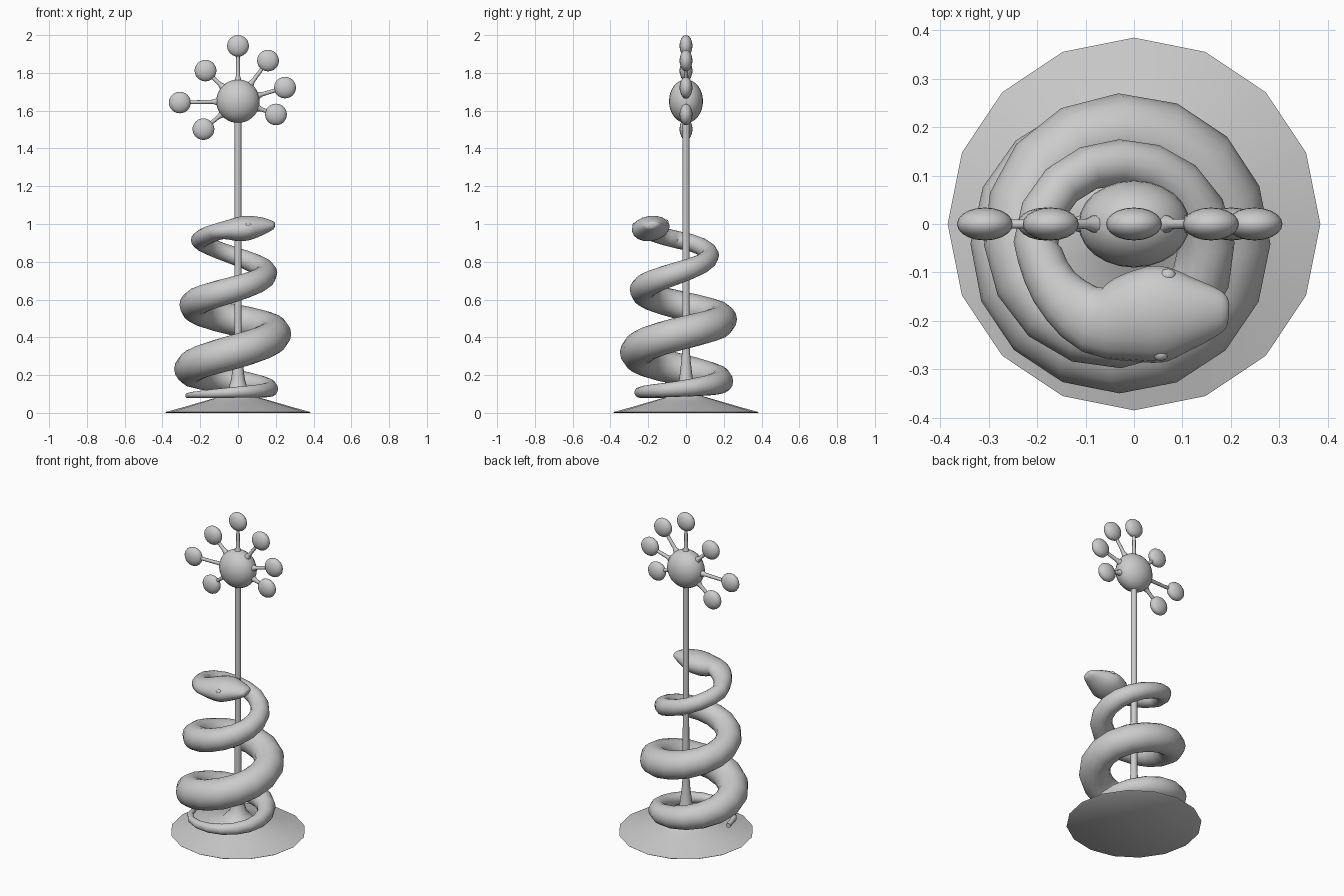
import bpy, bmesh, math
from mathutils import Vector

if "Cube" in bpy.data.objects:
    bpy.data.objects.remove(bpy.data.objects["Cube"])

def finish(name, bm):
    bmesh.ops.recalc_face_normals(bm, faces=bm.faces)
    me = bpy.data.meshes.new(name)
    bm.to_mesh(me)
    bm.free()
    me.polygons.foreach_set("use_smooth", [True] * len(me.polygons))
    me.set_sharp_from_angle(angle=math.radians(50))
    ob = bpy.data.objects.new(name, me)
    bpy.context.collection.objects.link(ob)
    return ob

def bridge(bm, rings):
    """Skin a list of vertex rings and cap both ends."""
    n = len(rings[0])
    for a, b in zip(rings, rings[1:]):
        for i in range(n):
            j = (i + 1) % n
            bm.faces.new((a[i], a[j], b[j], b[i]))
    bm.faces.new(rings[0])
    bm.faces.new(rings[-1])

def lathe(name, profile, sides, origin=(0, 0, 0), axis=(0, 0, 1)):
    bm = bmesh.new()
    q = Vector((0, 0, 1)).rotation_difference(Vector(axis))
    rings = []
    for r, h in profile:
        ring = []
        for i in range(sides):
            a = 2 * math.pi * i / sides
            ring.append(bm.verts.new(Vector(origin) + q @ Vector((r * math.cos(a), r * math.sin(a), h))))
        rings.append(ring)
    bridge(bm, rings)
    return finish(name, bm)

def ball(name, loc, scale, u=24, v=16):
    bm = bmesh.new()
    bmesh.ops.create_uvsphere(bm, u_segments=u, v_segments=v, radius=1)
    for p in bm.verts:
        p.co = Vector([p.co[i] * scale[i] + loc[i] for i in range(3)])
    return finish(name, bm)

def smooth_path(keys, steps):
    """Catmull-Rom interpolation of tuples."""
    out = []
    for k in range(len(keys) - 1):
        p = [Vector(keys[min(max(k + d, 0), len(keys) - 1)]) for d in (-1, 0, 1, 2)]
        for s in range(steps):
            t = s / steps
            out.append(0.5 * (2 * p[1] + (p[2] - p[0]) * t
                              + (2 * p[0] - 5 * p[1] + 4 * p[2] - p[3]) * t * t
                              + (3 * p[1] - p[0] - 3 * p[2] + p[3]) * t ** 3))
    return out + [Vector(keys[-1])]

# base disc flaring up into the pole
lathe("base_and_pole", [(0.38, 0), (0.385, 0.004), (0.29, 0.03), (0.18, 0.062), (0.09, 0.088),
                        (0.05, 0.13), (0.036, 0.18), (0.024, 0.28), (0.019, 0.36), (0.018, 1.6)], 16)

# flower-like head: hub, spokes and tip balls
hub = Vector((0, 0, 1.65))
ball("hub", hub, (0.115, 0.09, 0.115))
tips = [(0, 1.943), (0.159, 1.865), (0.249, 1.722), (0.201, 1.58),
        (-0.172, 1.812), (-0.308, 1.643), (-0.183, 1.502)]
for i, (x, z) in enumerate(tips):
    tip = Vector((x, 0, z))
    d = tip - hub
    lathe(f"spoke_{i}", [(0.03, 0.08), (0.018, 0.113), (0.011, 0.135), (0.009, d.length)], 10, hub, d.normalized())
    ball(f"tip_ball_{i}", tip, (0.058, 0.034, 0.057), 20, 12)

# snake body: one key per quarter turn (coil radius, height, thickness)
coil = [(0.235, 0.092, 0.014), (0.205, 0.108, 0.028), (0.20, 0.127, 0.042), (0.225, 0.168, 0.065),
        (0.225, 0.232, 0.083), (0.22, 0.32, 0.09), (0.225, 0.418, 0.087), (0.227, 0.495, 0.083),
        (0.205, 0.572, 0.075), (0.19, 0.652, 0.068), (0.18, 0.742, 0.058), (0.168, 0.835, 0.047),
        (0.173, 0.915, 0.046)]
path = []
for i, (rho, z, r) in enumerate(smooth_path(coil, 4)):
    a = math.pi + i * math.pi / 8
    path.append(Vector((-0.03 + rho * math.cos(a), -0.04 + rho * math.sin(a), z, r, r)))

# snake head: x, y, z, half width, half height
head = [tuple(path[-1]), (-0.165, -0.13, 0.938, 0.052, 0.046), (-0.085, -0.198, 0.965, 0.07, 0.046),
        (0.0, -0.193, 0.972, 0.094, 0.064), (0.06, -0.185, 0.98, 0.1, 0.064),
        (0.12, -0.183, 0.988, 0.075, 0.05), (0.17, -0.18, 0.993, 0.05, 0.03),
        (0.19, -0.179, 0.995, 0.034, 0.018), (0.196, -0.179, 0.995, 0.015, 0.008)]
neck = len(path)
path += smooth_path(head, 3)[1:]

bm = bmesh.new()
rings = []
for i, p in enumerate(path):
    c = Vector(p[:3])
    t = Vector(path[min(i + 1, len(path) - 1)][:3]) - Vector(path[max(i - 1, 0)][:3])
    t.normalize()
    side = t.cross(Vector((0, 0, 1))).normalized()
    up = side.cross(t)
    if i > neck + 4:  # slight roll of the head
        side, up = (side - 0.12 * up).normalized(), (up + 0.12 * side).normalized()
    rings.append([bm.verts.new(c + side * p[3] * math.cos(k * math.pi / 8) + up * p[4] * math.sin(k * math.pi / 8))
                  for k in range(16)])
bridge(bm, rings)
finish("snake", bm)

# eyes
for name, loc in (("eye_outer", (0.055, -0.268, 0.995)), ("eye_inner", (0.07, -0.107, 1.01))):
    ball(name, loc, (0.017, 0.015, 0.014), 12, 8)
